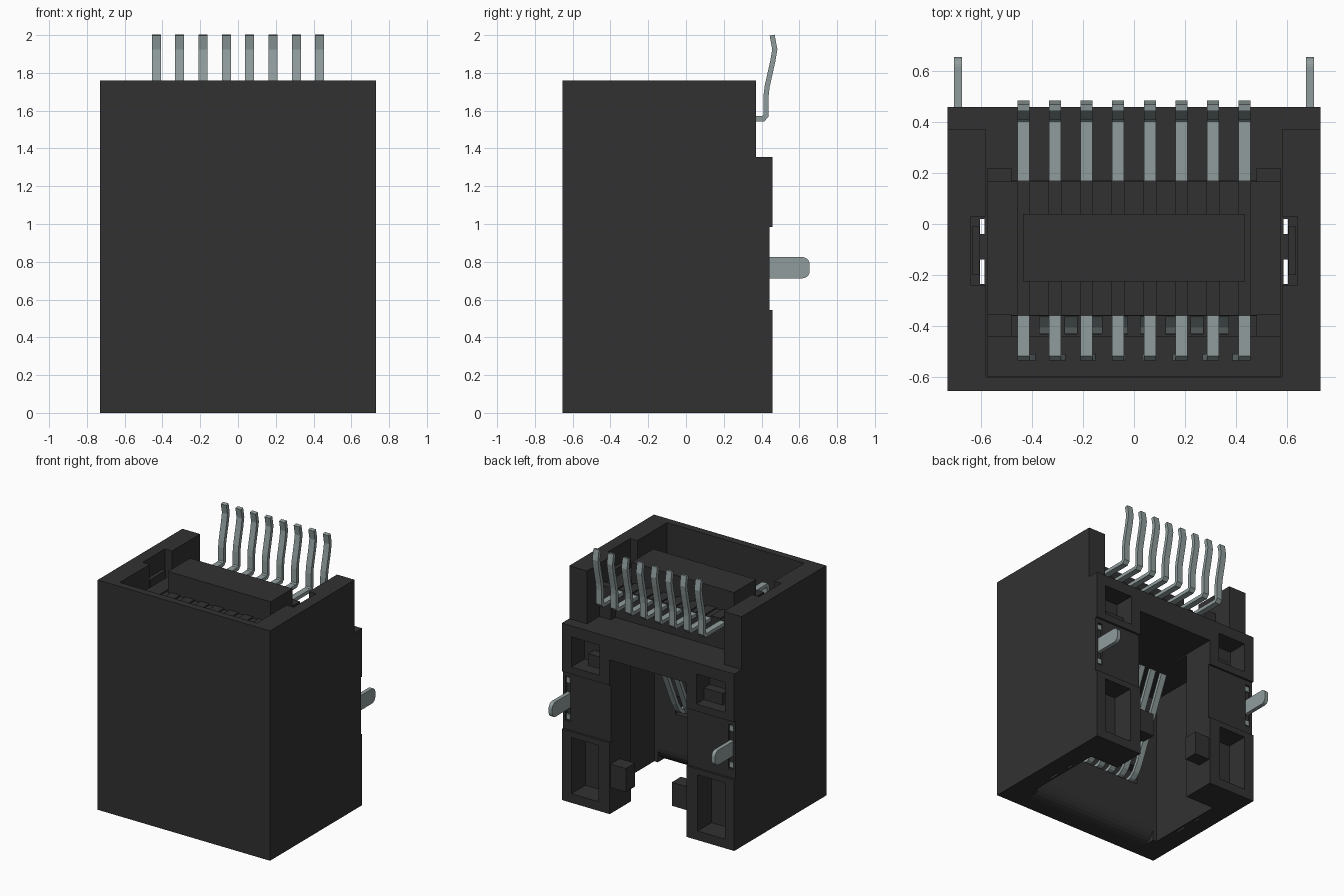
import bpy, bmesh, math
from mathutils import Vector

if "Cube" in bpy.data.objects:
    bpy.data.objects.remove(bpy.data.objects["Cube"], do_unlink=True)


def material(name, rgb):
    m = bpy.data.materials.new(name)
    m.use_nodes = True
    m.diffuse_color = (*rgb, 1)
    bsdf = next(n for n in m.node_tree.nodes if n.type == 'BSDF_PRINCIPLED')
    bsdf.inputs["Base Color"].default_value = (*rgb, 1)
    bsdf.inputs["Roughness"].default_value = 0.6
    return m


PLASTIC = material("black plastic", (0.031, 0.031, 0.031))
METAL = material("grey metal", (0.28, 0.335, 0.335))


def prism(name, profile, x0, x1, mat=PLASTIC):
    """Extrude a (y, z) outline from x0 to x1."""
    bm = bmesh.new()
    lo, hi = ([bm.verts.new((x, y, z)) for y, z in profile] for x in (min(x0, x1), max(x0, x1)))
    bm.faces.new(lo)
    bm.faces.new(hi[::-1])
    n = len(profile)
    for i in range(n):
        j = (i + 1) % n
        bm.faces.new((lo[i], hi[i], hi[j], lo[j]))
    bmesh.ops.recalc_face_normals(bm, faces=bm.faces[:])
    me = bpy.data.meshes.new(name)
    bm.to_mesh(me)
    bm.free()
    me.materials.append(mat)
    ob = bpy.data.objects.new(name, me)
    bpy.context.collection.objects.link(ob)
    return ob


def box(name, x, y, z, mat=PLASTIC):
    return prism(name, [(y[0], z[0]), (y[1], z[0]), (y[1], z[1]), (y[0], z[1])], x[0], x[1], mat)


def cut(target, cutter):
    mod = target.modifiers.new("cut", 'BOOLEAN')
    mod.operation, mod.solver, mod.object = 'DIFFERENCE', 'EXACT', cutter
    bpy.context.view_layer.objects.active = target
    bpy.ops.object.modifier_apply(modifier=mod.name)
    bpy.data.objects.remove(cutter, do_unlink=True)


def ribbon(path, t):
    """Outline of a strip of thickness t along a (y, z) path, with mitred bends."""
    pts = [Vector(p) for p in path]
    left, right = [], []
    for i, p in enumerate(pts):
        a = (p - pts[i - 1]).normalized() if i else (pts[1] - p).normalized()
        b = (pts[i + 1] - p).normalized() if i < len(pts) - 1 else a
        na, nb = Vector((-a.y, a.x)), Vector((-b.y, b.x))
        m = (na + nb).normalized()
        m *= t / 2 / max(m.dot(na), 0.5)
        left.append(tuple(p + m))
        right.append(tuple(p - m))
    return left + right[::-1]


PITCH, SPRING_PITCH, HALF = 0.1235, 0.099, 0.0235
pin_x = [(i - 3.5) * PITCH for i in range(8)]
spring_x = [(i - 3.5) * SPRING_PITCH for i in range(8)]

# Housing shell, hollowed by box cutters
housing = box("housing", (-0.73, 0.73), (-0.655, 0.459), (0, 1.76))
cuts = [
    ((-1, 1), (0.37, 1), (1.355, 2)),               # step behind the side walls
    ((-0.58, 0.58), (-0.6, 0.9), (1.355, 2.1)),     # top bay for the insert
    ((-0.575, 0.575), (-0.597, -0.44), (1.25, 1.5)),  # trough in front of the insert
    ((-0.57, 0.57), (-0.43, 0.2), (-0.5, 1.17)),    # plug cavity
    ((-0.325, 0.325), (0.1, 0.8), (-0.6, 1.18)),    # latch opening
    ((-0.39, 0.39), (-0.5, -0.41), (0.41, 0.55)),   # spring exit window
]
# Comb slots above the springs
cuts += [((x - HALF, x + HALF), (-0.432, -0.362), (1.1, 1.5)) for x in spring_x]
for s in (-1, 1):
    cuts += [
        ((s * 0.3, s * 0.9), (0.443, 0.7), (0.545, 0.985)),    # rear recess
        ((s * 0.41, s * 0.65), (0.3, 0.7), (1.04, 1.27)),      # upper rear pocket
        ((s * 0.42, s * 0.65), (0.29, 0.7), (0.07, 0.5)),      # lower rear pocket
        ((s * 0.67, s * 0.71), (0.25, 0.7), (0.61, 0.95)),     # post slot
        ((s * 0.55, s * 0.64), (-0.24, 0.03), (1.36, 2)),      # latch pocket
        ((s * 0.585, s * 0.603), (-0.235, -0.14), (-1, 1.5)),  # gaps beside the clip
        ((s * 0.585, s * 0.603), (-0.04, 0.02), (-1, 1.5)),
    ]
for c in cuts:
    cut(housing, box("cutter", *c))
# Rounded lead-in at the mouth
R = 0.11
arc = [(-0.43 - R + R * math.cos(a), R - R * math.sin(a))
       for a in (math.radians(15 * k) for k in range(7))]
cut(housing, prism("cutter", [(-0.42, R)] + arc + [(-0.43 - R, -0.02), (-0.42, -0.02)], -0.54, 0.54))

# Mirrored housing and insert details
for s, side in ((1, "left"), (-1, "right")):
    box(f"latch_stop_{side}", (s * 0.195, s * 0.35), (0.34, 0.45), (0.2, 0.38))
    box(f"pocket_ledge_{side}", (s * 0.405, s * 0.57), (0.29, 0.37), (1.035, 1.13))
    box(f"insert_clip_{side}", (s * 0.605, s * 0.635), (-0.2, -0.01), (1.35, 1.62))
    box(f"insert_front_corner_{side}", (s * 0.48, s * 0.577), (-0.44, -0.355), (1.35, 1.6))
    box(f"insert_back_corner_{side}", (s * 0.48, s * 0.577), (0.165, 0.22), (1.35, 1.6))

# Contact insert
box("insert_body", (-0.577, 0.577), (-0.36, 0.17), (1.34, 1.575))
box("insert_bar", (-0.435, 0.435), (-0.225, 0.04), (1.57, 1.74))
edges = [-0.577] + [e for x in pin_x for e in (x - HALF, x + HALF)] + [0.577]
for i in range(0, len(edges), 2):
    box(f"insert_rib_{i // 2 + 1}", edges[i:i + 2], (-0.359, 0.169), (1.57, 1.585))

# Eight contacts: solder tail, run over the insert, drop and spring return
wire = [(0.456, 2.0), (0.47, 1.925), (0.459, 1.86), (0.43, 1.73), (0.424, 1.68), (0.424, 1.575),
        (0.409, 1.557), (-0.51, 1.557), (-0.522, 1.54), (-0.522, 0.47), (-0.51, 0.445),
        (-0.47, 0.435), (-0.43, 0.445), (-0.395, 0.475), (-0.36, 0.535), (-0.09, 1.15)]
outline = ribbon(wire, 0.027)
for i, x in enumerate(pin_x):
    contact = prism(f"contact_{i + 1}", outline, x - HALF, x + HALF, METAL)
    # The springs sit at a closer pitch than the tails
    for v in contact.data.vertices:
        if v.co.z < 1.3:
            v.co.x += spring_x[i] - x

# Board posts with rounded tips and their retaining barbs
r = 0.04
tip = [(0.655 - r + r * math.cos(a), zc + r * math.sin(a))
       for zc, a0 in ((0.712 + r, -90), (0.825 - r, 0))
       for a in (math.radians(a0 + 18 * k) for k in range(6))]
for s, side in ((1, "left"), (-1, "right")):
    prism(f"board_post_{side}", [(0.2, 0.712)] + tip + [(0.2, 0.825)], s * 0.675, s * 0.705, METAL)
    for z, level in ((0.62, "lower"), (0.9, "upper")):
        box(f"post_barb_{level}_{side}", (s * 0.675, s * 0.705), (0.2, 0.44), (z, z + 0.04), METAL)
    box(f"slot_fill_{side}", (s * 0.671, s * 0.709), (0.25, 0.428), (0.611, 0.949))
